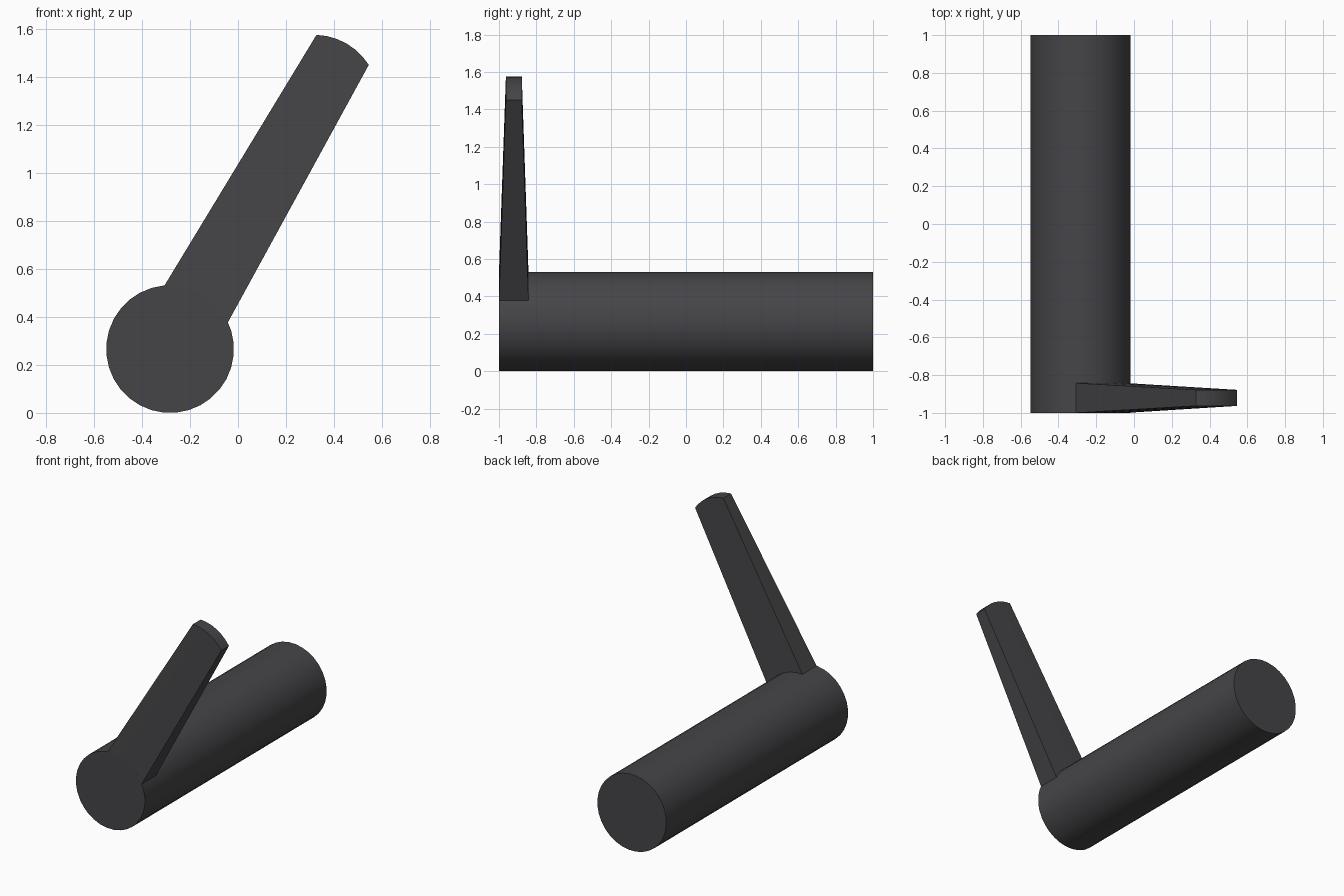
import bpy, bmesh
from math import sin, cos, radians, sqrt
from mathutils import Vector

if "Cube" in bpy.data.objects:
    bpy.data.objects.remove(bpy.data.objects["Cube"])

CX, CZ, R = -0.283, 0.266, 0.266
mat = bpy.data.materials.new("dark_grey")
mat.diffuse_color = (0.06, 0.06, 0.065, 1)
mat.use_nodes = True
mat.node_tree.nodes["Principled BSDF"].inputs["Base Color"].default_value = mat.diffuse_color


def finish(ob):
    ob.data.materials.append(mat)
    bpy.ops.object.select_all(action='DESELECT')
    ob.select_set(True)
    bpy.context.view_layer.objects.active = ob
    bpy.ops.object.shade_smooth_by_angle(angle=radians(30))


# Round bar lying along y
bpy.ops.mesh.primitive_cylinder_add(vertices=32, radius=R, depth=2,
                                    location=(CX, 0, CZ),
                                    rotation=(radians(90), radians(5.625), 0))
bar = bpy.context.object
bar.name = "round_bar"
finish(bar)

# Tapered lever: base follows the bar, tip is a shallow arc
N = 6
base = []
for i in range(N + 1):
    a = radians(95.5 + (24.4 - 95.5) * i / N)
    base.append((CX + (R - 0.003) * cos(a), CZ + (R - 0.003) * sin(a)))
p, q = Vector((0.327, 1.575)), Vector((0.545, 1.45))
chord, rad = q - p, 0.27
out = Vector((-chord.y, chord.x)).normalized()
centre = (p + q) / 2 - out * sqrt(rad ** 2 - (chord.length / 2) ** 2)
sweep = (p - centre).angle_signed(q - centre)
tip = []
for i in range(N + 1):
    v = p - centre
    t = -sweep * i / N
    tip.append((centre.x + v.x * cos(t) - v.y * sin(t),
                centre.y + v.x * sin(t) + v.y * cos(t)))

bm = bmesh.new()
rows = [[bm.verts.new((x, y, z)) for x, z in pts]
        for pts, y in ((base, -1), (tip, -0.963), (tip, -0.878), (base, -0.842))]
for r in range(3):
    for i in range(N):
        a, b = rows[r], rows[r + 1]
        bm.faces.new((a[i], a[i + 1], b[i + 1], b[i]))
for i in (0, N):
    bm.faces.new([row[i] for row in rows])
bmesh.ops.recalc_face_normals(bm, faces=bm.faces)
me = bpy.data.meshes.new("lever")
bm.to_mesh(me)
bm.free()
lever = bpy.data.objects.new("lever", me)
bpy.context.collection.objects.link(lever)
finish(lever)
